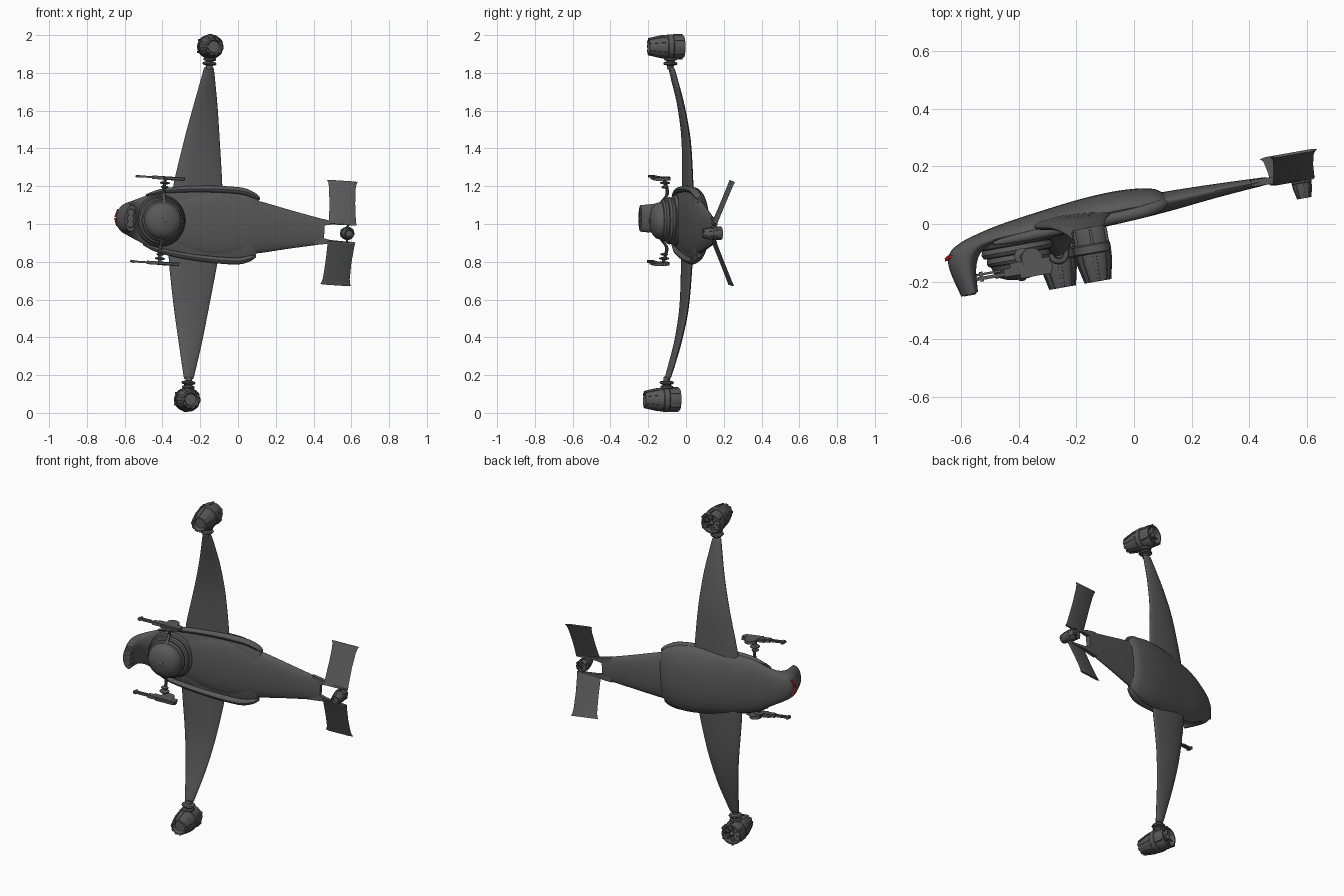
import bpy, bmesh, math
from mathutils import Matrix, Vector

if "Cube" in bpy.data.objects:
    bpy.data.objects.remove(bpy.data.objects["Cube"])

# The craft is built level (nose -x, back +y, span z), then posed by this matrix
POSE = (Matrix.Translation((0, 0, 0.99)) @ Matrix.Rotation(math.radians(10), 4, 'Z')
        @ Matrix.Rotation(math.radians(3.8), 4, 'Y'))


def material(name, rgb):
    m = bpy.data.materials.new(name)
    m.diffuse_color = (*rgb, 1)
    m.use_nodes = True
    m.node_tree.nodes["Principled BSDF"].inputs["Base Color"].default_value = m.diffuse_color
    return m


DARK = material("dark_grey", (0.1, 0.1, 0.1))
RED = material("red", (0.7, 0.02, 0.02))


def loft(name, groups, mat=DARK, angle=35):
    """One object from several skinned stacks of rings, ends capped."""
    bm = bmesh.new()
    for rings in groups:
        vs = [[bm.verts.new(p) for p in r] for r in rings]
        n = len(vs[0])
        for a, b in zip(vs, vs[1:]):
            for i in range(n):
                j = (i + 1) % n
                bm.faces.new((a[i], a[j], b[j], b[i]))
        bm.faces.new(vs[0][::-1])
        bm.faces.new(vs[-1])
    bmesh.ops.recalc_face_normals(bm, faces=bm.faces)
    bm.transform(POSE)
    me = bpy.data.meshes.new(name)
    bm.to_mesh(me)
    bm.free()
    me.shade_smooth()
    me.set_sharp_from_angle(angle=math.radians(angle))
    me.materials.append(mat)
    ob = bpy.data.objects.new(name, me)
    bpy.context.collection.objects.link(ob)
    return ob


def spline(st, n=5):
    """Catmull-Rom through tuples of numbers."""
    out = []
    for i in range(len(st) - 1):
        p0, p1, p2, p3 = st[max(i - 1, 0)], st[i], st[i + 1], st[min(i + 2, len(st) - 1)]
        for k in range(n):
            t = k / n
            out.append(tuple(0.5 * (2 * b + (c - a) * t + (2 * a - 5 * b + 4 * c - d) * t * t
                                    + (3 * b - a - 3 * c + d) * t ** 3)
                             for a, b, c, d in zip(p0, p1, p2, p3)))
    return out + [st[-1]]


def hull_ring(tx, ty, bx, by, hw, widest=0.35, n=36):
    ring = []
    for i in range(n):
        a = math.tau * i / n
        c, s = math.cos(a), math.sin(a)
        v = widest + (1 - widest if s > 0 else widest) * s
        ring.append((bx + (tx - bx) * v, by + (ty - by) * v, math.copysign(abs(c) ** 0.9, c) * hw))
    return ring


def turned(profile, c, axis='y', seg=24):
    """Rings of a turned shape; profile is (offset along axis, radius)."""
    rings = []
    for h, r in profile:
        pts = []
        for i in range(seg):
            a = math.tau * i / seg
            u, v = r * math.cos(a), r * math.sin(a)
            pts.append((c[0] + u, c[1] + h, c[2] + v) if axis == 'y' else (c[0] + u, c[1] + v, c[2] + h))
        rings.append(pts)
    return rings


def box(c, s):
    x, y, z = (k / 2 for k in s)
    return [[(c[0] + i * x, c[1] + j * y, c[2] + k * z)
             for i, j in ((-1, -1), (1, -1), (1, 1), (-1, 1))] for k in (-1, 1)]


# Upper shell with the nose hooked downwards: top x,y / bottom x,y / half width
shell = [(.118, .088, .108, .03, .15), (.075, .112, .07, .022, .178), (-.03, .123, -.03, .02, .198),
         (-.17, .117, -.17, .016, .195), (-.35, .095, -.34, .012, .175), (-.45, .08, -.44, .01, .153),
         (-.53, .063, -.50, .01, .122), (-.605, .04, -.54, -.005, .098), (-.65, .008, -.56, -.035, .085),
         (-.658, -.045, -.57, -.075, .078), (-.634, -.144, -.575, -.138, .07)]
loft("upper_shell", [[hull_ring(*s) for s in spline(shell)]])

# Inner hull and tapered tail boom
hull = [(-.5, .05, -.5, .015, .09), (-.3, .08, -.3, .006, .148), (-.1, .09, -.1, .008, .172),
        (.1, .092, .1, .02, .142), (.3, .088, .3, .04, .1), (.475, .081, .475, .054, .065)]
loft("hull_and_tail_boom", [[hull_ring(*s, 0.5) for s in spline(hull)]])

# Side rails under the shell rim
rail = [(-.5, .018, .13, .006), (-.4, .022, .16, .014), (-.2, .03, .183, .017),
        (0, .035, .187, .018), (.08, .045, .168, .017), (.115, .05, .152, .008)]
for s, side in ((1, "upper"), (-1, "lower")):
    loft(side + "_rail", [[[(x, y + r * 1.2 * math.cos(a), s * (z + r * math.sin(a)))
                            for a in [math.tau * i / 12 for i in range(12)]]
                           for x, y, z, r in spline(rail)]])

# Red eye slits on the nose
loft("nose_lights", [[[(-.668, -.004, s * .002), (-.668, -.014, s * .002), (-.62, -.014, s * .002), (-.62, -.004, s * .002)],
                      [(-.653, .004, s * .045), (-.653, -.006, s * .045), (-.61, -.006, s * .045), (-.61, .004, s * .045)]]
                     for s in (1, -1)], RED)
# Dark plate closing the beak
loft("beak_plate", [turned([(0, .022), (-.006, .018)], (-.604, -.139, s), seg=12) for s in (-.03, 0, .03)])

# Belly turret: stacked rings, then a flattened ball with a hub
TX = -.415
loft("turret", [turned([(.04, .13), (.017, .137), (.002, .131), (-.002, .12), (-.018, .126), (-.03, .12),
                        (-.033, .108), (-.05, .113), (-.06, .107), (-.063, .1), (-.085, .094),
                        (-.103, .078), (-.114, .053), (-.12, .025), (-.121, .003)], (TX, 0, 0), seg=40),
                turned([(-.11, .014), (-.123, .014), (-.127, .006)], (TX, 0, 0), seg=16)], angle=30)


def engine(name, c, k):
    """Pod along y: open intake at +y, petalled nozzle at -y."""
    prof = [(-.075, .03), (-.097, .038), (-.095, .043), (-.03, .058), (.0, .061), (.004, .065),
            (.03, .065), (.034, .062), (.08, .062), (.092, .058), (.092, .051), (.06, .048)]
    parts = [turned([(h * k, r * k) for h, r in prof], c),
             turned([(.055 * k, .016 * k), (.085 * k, .014 * k), (.095 * k, .004 * k)], c, seg=12)]
    for i in range(10):
        a0 = math.tau * i / 10
        rings = []
        for h, r in ((.0, .063), (-.03, .061), (-.097, .046)):
            rings.append([(c[0] + k * q * math.cos(a0 + d), c[1] + k * h, c[2] + k * q * math.sin(a0 + d))
                          for q, d in ((r - .01, -.2), (r, -.2), (r + .001, 0), (r, .2), (r - .01, .2))])
        parts.append(rings)
    for i in range(8):
        a0 = math.tau * i / 8
        rings = []
        for q in (.012, .05):
            u = Vector((math.cos(a0), 0, math.sin(a0)))
            w = Vector((-u.z, 0, u.x))
            o = Vector(c) + u * q * k
            rings.append([o + w * e * k + Vector((0, h * k, 0))
                          for e, h in ((-.006, .07), (.006, .078), (.007, .074), (-.005, .066))])
        parts.append(rings)
    # intake clamps
    for i in range(6):
        a = math.tau * (i + .5) / 6
        parts.append(box((c[0] + .062 * k * math.cos(a), c[1] + .06 * k, c[2] + .062 * k * math.sin(a)),
                         (.01 * k, .05 * k, .01 * k)))
    return loft(name, parts)


# Wing stations: span z, leading x, trailing x, height y, half thickness
wing = [(.12, -.355, -.085, .05, .021), (.21, -.35, -.09, .048, .021), (.44, -.312, -.121, .036, .019),
        (.62, -.28, -.15, .006, .017), (.75, -.258, -.177, -.028, .017), (.817, -.247, -.192, -.047, .016)]
stations = spline(wing) + [(.826, -.243, -.197, -.05, .012), (.83, -.235, -.205, -.051, .006)]

for s, side in ((1, "upper"), (-1, "lower")):
    rings = []
    for z, le, te, y, t in stations:
        ring = []
        for i in range(28):
            a = math.tau * i / 28
            u = math.cos(a)
            ring.append(((le + te) / 2 + (te - le) / 2 * u, y + t * math.sin(a) * (1 - .25 * u), s * z))
        rings.append(ring)
    loft(side + "_wing", [rings], angle=60)

    # Swivel neck and wing-tip engine
    neck = [(.815, .016), (.836, .018), (.84, .034), (.846, .038), (.853, .034), (.857, .022),
            (.861, .022), (.864, .032), (.872, .034), (.88, .028), (.895, .02)]
    loft(side + "_engine_neck", [turned([(s * h, r) for h, r in neck], (-.22, -.055, 0), 'z')])
    engine(side + "_engine", (-.22, -.077, s * .936), 1)

    # Turret arm, joint discs and side gun
    arm = spline([(-.085, .07), (-.055, .105), (-.03, .14), (-.033, .175), (-.048, .222)])
    parts = [[[(TX + .009 * math.cos(a), y + .009 * math.sin(a), s * z)
               for a in [math.tau * i / 10 for i in range(10)]] for y, z in arm]]
    for z, r in ((.178, .02), (.2, .027)):
        parts.append(turned([(s * (z - .006), r * .6), (s * (z - .002), r), (s * (z + .003), r), (s * (z + .007), r * .6)],
                            (TX, -.042, 0), 'z', 16))
    loft(side + "_gun_arm", parts)
    gz = s * .226
    gun = [turned([(-.009, .036), (.009, .036)], (TX + .03, -.055, gz), 'z', 20),
           box((TX + .01, -.09, gz), (.17, .028, .018)),
           box((TX + .035, -.108, gz), (.11, .02, .012)),
           box((TX + .02, -.07, gz), (.14, .02, .013)),
           box((-.535, -.094, gz), (.09, .012, .01)),
           box((-.54, -.08, gz), (.08, .008, .008)),
           box((-.568, -.088, gz), (.012, .034, .014))]
    loft(side + "_gun", gun)

    # Fork prong and canted tail fin with flared tip
    loft(side + "_tail_prong", [[[(x, y + h * b, s * (z + w * a)) for a, b in ((-1, -1), (1, -1), (1, 1), (-1, 1))]
                                 for x, y, z, w, h in ((.42, .068, .05, .024, .012), (.475, .067, .05, .016, .012),
                                                       (.51, .062, .05, .009, .01), (.64, .05, .049, .004, .005))]])
    rings = []
    for t, le, te in ((0, .492, .644), (.12, .497, .641), (.5, .499, .638), (.85, .497, .641), (.95, .493, .646), (1, .487, .653)):
        o = Vector((0, .05 + .095 * t, .045 + .231 * t))
        n = Vector((0, .231, -.095)).normalized() * .0045
        rings.append([(x, o.y + n.y * e, s * (o.z + n.z * e))
                      for x, e in ((le, 0), (le + .02, -1), (te - .02, -1), (te, 0), (te - .02, 1), (le + .02, 1))])
    loft(side + "_tail_fin", [rings])

# Small tail engine on an axle between the fins
engine("tail_engine", (.598, .038, 0), .54)
loft("tail_engine_axle", [turned([(-.05, .006), (.05, .006)], (.598, .05, 0), 'z', 10)])
